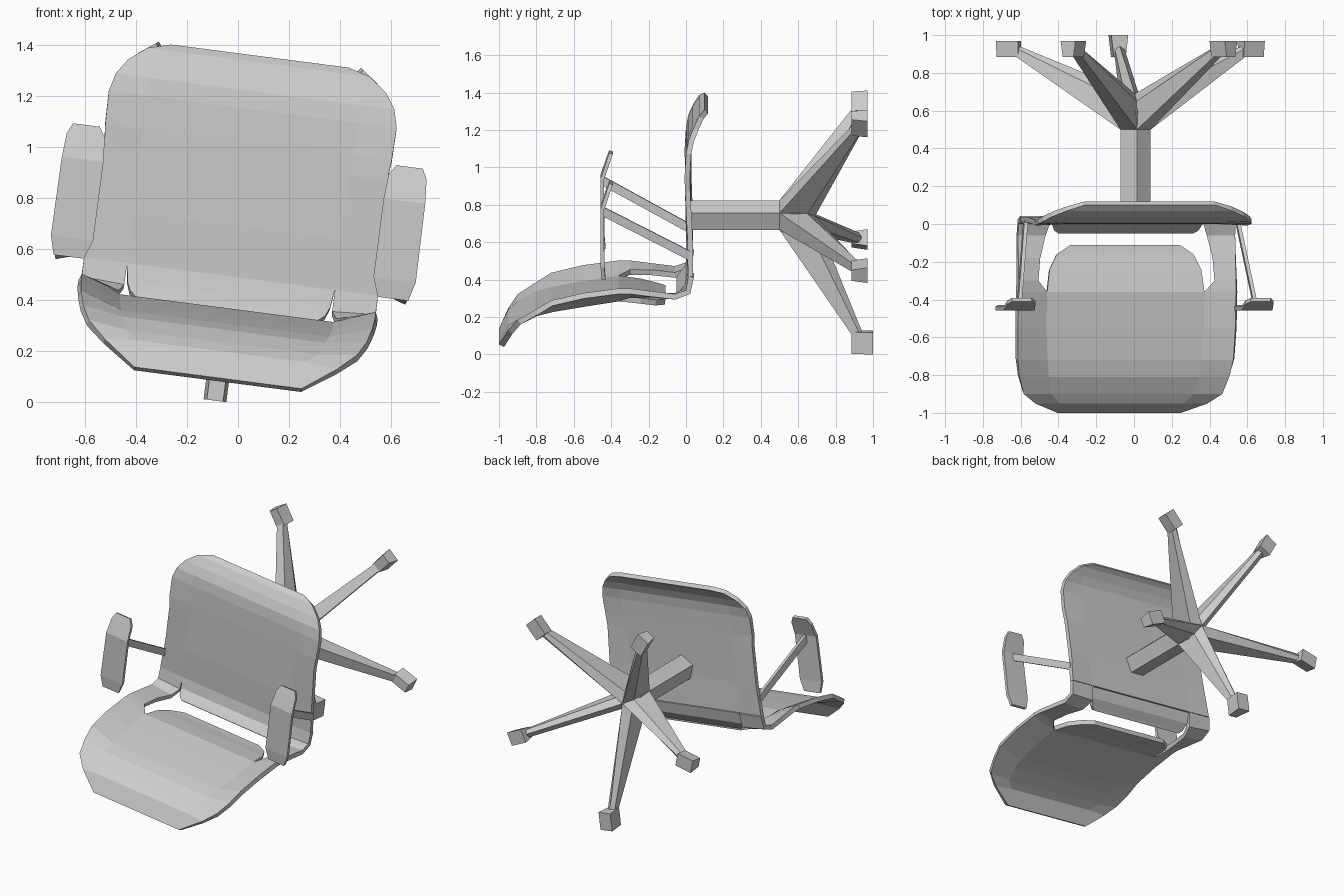
import bpy, math
from mathutils import Matrix, Vector

if "Cube" in bpy.data.objects:
    bpy.data.objects.remove(bpy.data.objects["Cube"])

# The whole chair lies on its back, rolled slightly about y
FRAME = Matrix.Translation((0.005, 0, 0.74)) @ Matrix.Rotation(math.radians(7.4), 4, 'Y')


def make(name, verts, faces, thick=0):
    me = bpy.data.meshes.new(name)
    me.from_pydata([FRAME @ Vector(v) for v in verts], [], faces)
    me.update()
    ob = bpy.data.objects.new(name, me)
    bpy.context.collection.objects.link(ob)
    if thick:
        ob.modifiers.new("thickness", 'SOLIDIFY').thickness = thick
    return ob


def sheet(name, rows, thick):
    """Thin shell through rows of points (front/top side outward)."""
    n = len(rows[0])
    faces = [(r*n+c, r*n+c+1, (r+1)*n+c+1, (r+1)*n+c)
             for r in range(len(rows)-1) for c in range(n-1)]
    return make(name, [p for row in rows for p in row], faces, thick)


def prism(name, a, b):
    """Closed solid between two matching loops."""
    n = len(a)
    faces = [(i, (i+1) % n, n+(i+1) % n, n+i) for i in range(n)]
    faces += [tuple(range(n))[::-1], tuple(range(n, 2*n))]
    ob = make(name, list(a)+list(b), faces)
    import bmesh
    bm = bmesh.new()
    bm.from_mesh(ob.data)
    bmesh.ops.recalc_face_normals(bm, faces=bm.faces)
    bm.to_mesh(ob.data)
    bm.free()
    return ob


# Seat: (y, half width, inner half width, edge height, inner height)
seat = [(-1.0, .33, .25, -.65, -.65), (-.95, .46, .33, -.555, -.545),
        (-.90, .53, .38, -.49, -.51), (-.81, .56, .40, -.435, -.46),
        (-.72, .575, .41, -.38, -.435), (-.55, .58, .42, -.34, -.405),
        (-.36, .58, .42, -.315, -.375)]
sheet("seat", [[(-w, y, e), (-i, y, c), (i, y, c), (w, y, e)]
               for y, w, i, e, c in seat], .03)

# Seat tongue, narrowing towards the back slot
tongue = [(-.36, .42, -.375), (-.24, .405, -.39), (-.16, .365, -.405), (-.11, .29, -.41)]
sheet("seat_rear", [[(-w, y, v), (w, y, v)] for y, w, v in tongue], .03)

# Straps joining seat and backrest: (y, inner, edge height, inner height)
strap = [(-.36, .42, -.315, -.375), (-.30, .47, -.315, -.35), (-.18, .46, -.33, -.35),
         (-.06, .43, -.345, -.36), (0, .41, -.325, -.335), (.012, .41, -.25, -.25)]
for s, side in ((-1, "left"), (1, "right")):
    rows = []
    for y, i, e, c in strap:
        row = [(s*i, y, c), (s*.58, y, e)]
        rows.append(row if s > 0 else row[::-1])
    sheet(side + "_strap", rows, .03)

# Backrest: (height, half width, inner half width, edge y, inner y)
back = [(-.25, .58, .41, .01, .008), (-.05, .565, .41, .008, .0), (.20, .558, .41, -.005, .0),
        (.28, .565, .41, -.008, .0), (.41, .568, .42, .0, .002), (.48, .55, .42, .015, .01),
        (.54, .51, .40, .04, .035), (.595, .44, .38, .07, .07), (.62, .35, .30, .10, .10)]
sheet("backrest", [[(-w, e, v), (-i, c, v), (i, c, v), (w, e, v)]
                   for v, w, i, e, c in back], .028)

# Lower lip of the backrest, curling forward behind the slot
lip = [(-.375, .36, -.05), (-.355, .385, -.035), (-.32, .40, -.005), (-.25, .41, .008)]
sheet("backrest_lip", [[(-w, y, v), (w, y, v)] for v, w, y in lip], .025)

# Armrest pads and their struts
pad = [(-.255, .58, .70, -.45), (-.18, .553, .72, -.457), (.13, .553, .717, -.457),
       (.225, .56, .71, -.425), (.265, .585, .69, -.41)]
for s, side in ((-1, "left"), (1, "right")):
    sheet(side + "_armrest",
          [[(u, y, v) for u in sorted((s*a, s*b))] for v, a, b, y in pad], .02)
    ends = [[(s*(u+du), y, v+dv) for du, dv in
             ((-.01, -.026), (.01, -.026), (.01, .026), (-.01, .026))]
            for u, y, v in ((.565, .02, -.14), (.632, -.44, .105))]
    prism(side + "_arm_strut", *ends)


def polar(deg, r, y, t=0):
    """Point at an angle around the column, shifted sideways by t."""
    a = math.radians(deg)
    return (r*math.cos(a) - t*math.sin(a), y, r*math.sin(a) + t*math.cos(a))


# Column with pointed hub
R = .085
ring = lambda y, r: [polar(306 + 72*k, r, y) for k in range(5)]
prism("column", ring(.02, R), ring(.60, R))
prism("hub", ring(.60, R), ring(.69, .01))

# Five star legs with wedge casters
for k in range(5):
    g = 270 + 72*k
    root = [polar(g-36, R, .5), polar(g+36, R, .5), polar(g+36, R*.8, .65),
            polar(g, .0, .69), polar(g-36, R*.8, .65)]
    tip = [polar(g, .635, .885, -.026), polar(g, .635, .885, .026),
           polar(g, .625, .925, .026), polar(g, .62, .94, 0), polar(g, .625, .925, -.026)]
    prism(f"leg_{k+1}", root, tip)
    y1 = 1.0 if k == 0 else .97
    loops = [[polar(g, r, y, t) for r, t in ((.622, -w), (.74, -w), (.74, w), (.622, w))]
             for y, w in ((.885, .032), (y1, .045))]
    prism(f"caster_{k+1}", *loops)
